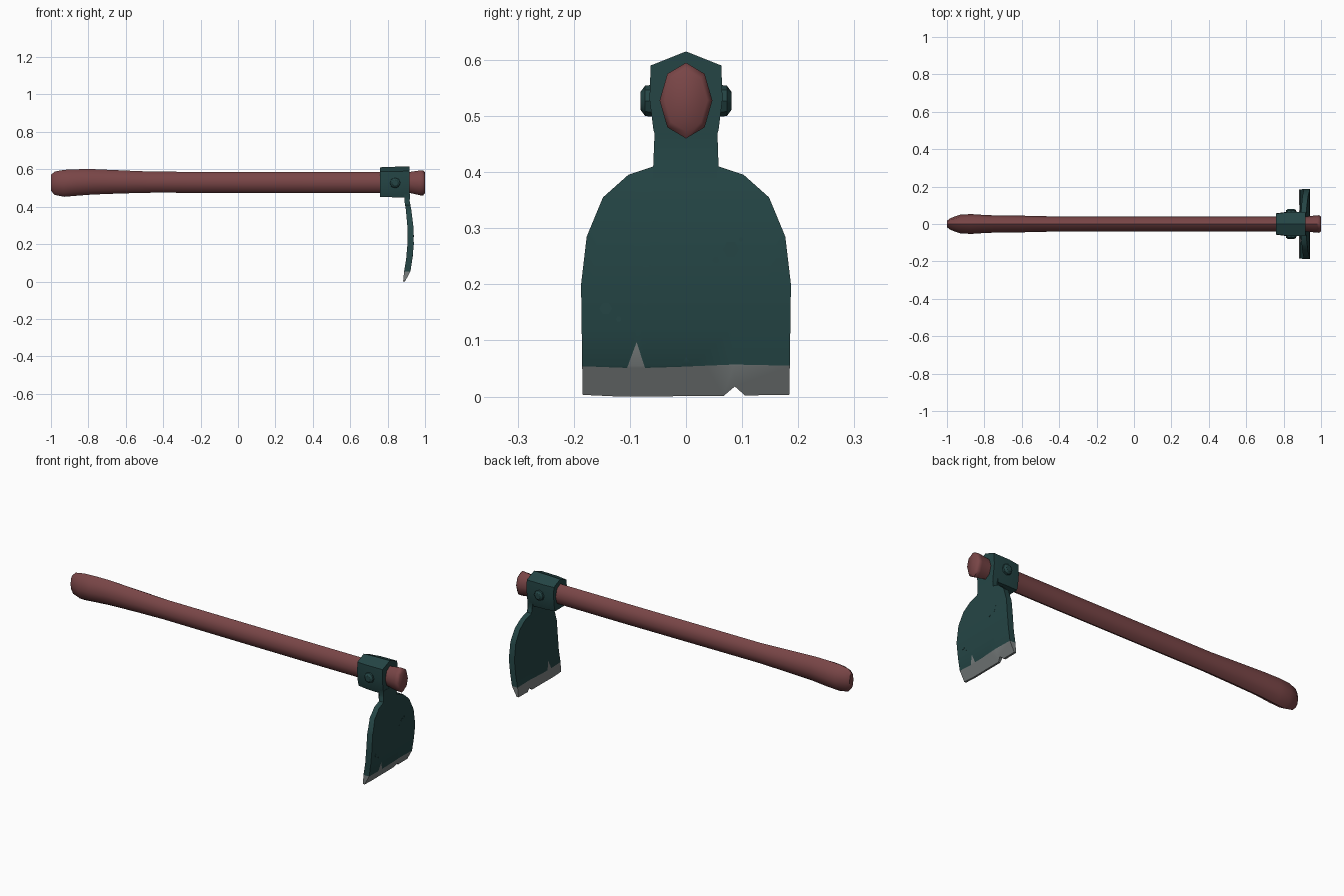
import bpy, bmesh, math

if "Cube" in bpy.data.objects:
    bpy.data.objects.remove(bpy.data.objects["Cube"])


def material(name, rgb):
    m = bpy.data.materials.new(name)
    m.diffuse_color = (*rgb, 1)
    m.use_nodes = True
    m.node_tree.nodes["Principled BSDF"].inputs["Base Color"].default_value = m.diffuse_color
    return m


WOOD = material("wood", (0.19, 0.06, 0.062))
IRON = material("iron", (0.018, 0.06, 0.06))
STEEL = material("steel", (0.2, 0.22, 0.22))


def finish(bm, name, mat, angle=35):
    bmesh.ops.recalc_face_normals(bm, faces=bm.faces)
    me = bpy.data.meshes.new(name)
    bm.to_mesh(me)
    bm.free()
    ob = bpy.data.objects.new(name, me)
    bpy.context.collection.objects.link(ob)
    me.materials.append(mat)
    bpy.ops.object.select_all(action='DESELECT')
    ob.select_set(True)
    bpy.context.view_layer.objects.active = ob
    bpy.ops.object.shade_smooth_by_angle(angle=math.radians(angle))
    return ob


def loft(name, rings, mat, angle=35):
    bm = bmesh.new()
    loops = [[bm.verts.new(p) for p in r] for r in rings]
    n = len(loops[0])
    for a, b in zip(loops, loops[1:]):
        for i in range(n):
            bm.faces.new((a[i], a[(i + 1) % n], b[(i + 1) % n], b[i]))
    bm.faces.new(loops[0])
    bm.faces.new(loops[-1])
    return finish(bm, name, mat, angle)


def octagon(x, ry, z0, z1):
    zc, rz = (z0 + z1) / 2, (z1 - z0) / 2
    return [(x, ry * math.cos(k * math.pi / 4), zc + rz * math.sin(k * math.pi / 4)) for k in range(8)]


# Handle: swollen grip on the left, flared stub on the right
SECTIONS = [(-1, .017, .485, .57), (-.98, .032, .463, .588), (-.93, .05, .453, .597),
            (-.87, .053, .458, .600), (-.78, .047, .465, .601), (-.62, .045, .471, .594),
            (-.45, .041, .475, .587), (.4, .04, .472, .586), (.92, .04, .473, .586),
            (.975, .046, .461, .594), (.99, .047, .46, .595), (1, .038, .473, .583)]
loft("handle", [octagon(*s) for s in SECTIONS], WOOD, 50)

# Socket collar with a ridged top
HALF = [(.063, .59), (.065, .53), (.058, .475), (.05, .449)]
SOCKET = [(0, .615)] + HALF + [(-y, z) for y, z in reversed(HALF)]
loft("socket", [[(x, y * s, .527 + (z - .527) * t) for y, z in SOCKET]
                for x, s, t in ((.76, .88, .95), (.82, 1, .98), (.918, 1, 1))], IRON, 30)

# Blade bend: z, inner x, outer x
BEND = [(0, .883, .893), (.055, .888, .922), (.12, .899, .932), (.2, .906, .940),
        (.3, .905, .937), (.38, .898, .927), (.43, .890, .918), (.5, .886, .92)]


def bend(z, side):
    for a, b in zip(BEND, BEND[1:]):
        if z <= b[0]:
            t = max(0, (z - a[0]) / (b[0] - a[0]))
            return a[side] + t * (b[side] - a[side])
    return BEND[-1][side]


def plate(name, outline, mat):
    bm = bmesh.new()
    bm.faces.new([bm.verts.new((0, y, z)) for y, z in outline])
    bmesh.ops.triangulate(bm, faces=bm.faces)
    for z, _, _ in BEND[1:-1]:
        bmesh.ops.bisect_plane(bm, geom=bm.verts[:] + bm.edges[:] + bm.faces[:],
                               plane_co=(0, 0, z), plane_no=(0, 0, 1), dist=1e-5)
    inner = bm.verts[:]
    ext = bmesh.ops.extrude_face_region(bm, geom=bm.faces[:], use_keep_orig=True)
    outer = [g for g in ext["geom"] if isinstance(g, bmesh.types.BMVert)]
    for v in inner:
        v.co.x = bend(v.co.z, 1)
    for v in outer:
        v.co.x = bend(v.co.z, 2)
    return finish(bm, name, mat)


# Blade body and worn cutting edge share the jagged wear line
WEAR = [(-.185, .054), (-.105, .051), (-.088, .097), (-.073, .051), (-.01, .053), (0, .07),
        (.013, .054), (.085, .057), (.185, .055)]
SIDE = [(.187, .2), (.177, .285), (.148, .355), (.103, .395), (.058, .41), (.05, .44), (.056, .47)]
plate("blade", WEAR + SIDE + [(-y, z) for y, z in reversed(SIDE)], IRON)
plate("cutting_edge", WEAR + [(.184, .003), (.105, .002), (.087, .018), (.067, .001),
                              (-.12, 0), (-.184, .003)], STEEL)

# Rivets on both cheeks of the socket
for s, name in ((-1, "front_rivet"), (1, "back_rivet")):
    loft(name, [[(.84 + r * math.cos(k * math.pi / 4), s * y, .527 + r * math.sin(k * math.pi / 4))
                 for k in range(8)] for y, r in ((.055, .029), (.073, .027), (.081, .016))], IRON)

# Small pits on the outer blade face
for i, (y, z, r) in enumerate([(.08, .262, .015), (.053, .243, .007), (.098, .28, .004),
                               (-.143, .157, .011), (-.12, .138, .005)]):
    loft(f"pit_{i + 1}", [[(bend(z, 2) + d, y + r * math.cos(k * math.pi / 3),
                            z + r * math.sin(k * math.pi / 3)) for k in range(6)]
                          for d in (-.003, .0012)], IRON)
